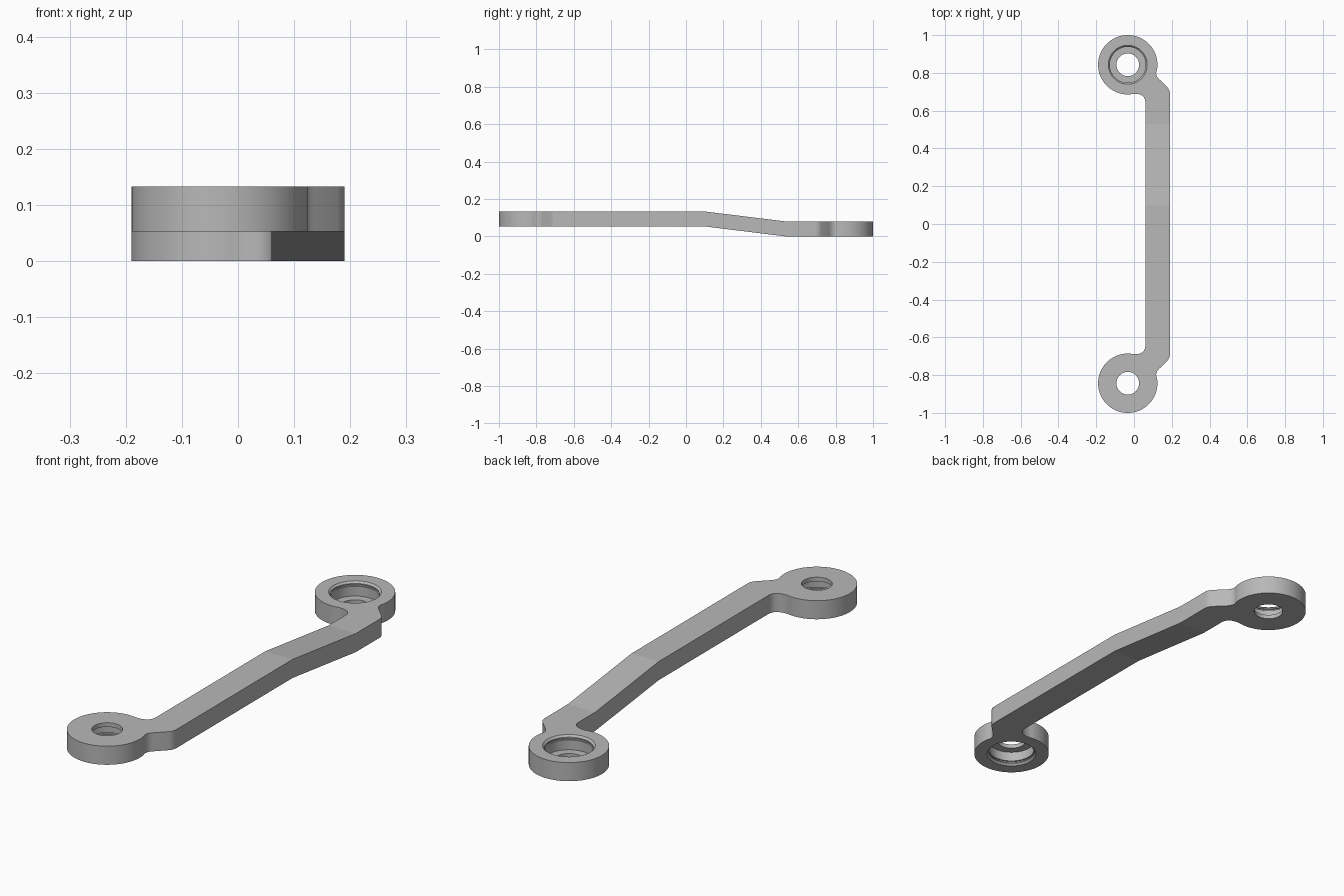
import bpy, bmesh, math
from mathutils import Vector

cube = bpy.data.objects.get("Cube")
if cube:
    bpy.data.objects.remove(cube, do_unlink=True)

THICK, RAISE = 0.08, 0.053          # plate thickness, lift of the front end
CX, CY, R = -0.033, 0.843, 0.157    # ring eye centre and outer radius
ARM_IN, ARM_OUT = 0.06, 0.19        # arm side positions
BEND_LOW, BEND_HIGH = 0.53, 0.10    # ends of the sloped stretch

grey = bpy.data.materials.new("satin grey")
grey.use_nodes = True
grey.diffuse_color = (0.48, 0.48, 0.48, 1)
grey.node_tree.nodes["Principled BSDF"].inputs["Base Color"].default_value = grey.diffuse_color


def bezier(a, ctrl, b, n=8):
    a, ctrl, b = Vector(a), Vector(ctrl), Vector(b)
    ts = [i / n for i in range(n + 1)]
    return [(1 - t) ** 2 * a + 2 * t * (1 - t) * ctrl + t * t * b for t in ts]


def ring_point(deg):
    a = math.radians(deg)
    return Vector((CX + R * math.cos(a), CY + R * math.sin(a)))


def underside(y):
    t = (BEND_LOW - y) / (BEND_LOW - BEND_HIGH)
    return RAISE * min(1, max(0, t))


def new_object(name, bm):
    bmesh.ops.recalc_face_normals(bm, faces=bm.faces)
    mesh = bpy.data.meshes.new(name)
    bm.to_mesh(mesh)
    bm.free()
    mesh.materials.append(grey)
    obj = bpy.data.objects.new(name, mesh)
    bpy.context.collection.objects.link(obj)
    return obj


# Outline of one end: arm corner, neck fillet, ring, inner fillet
end = bezier((ARM_OUT, 0.69), (ARM_OUT, 0.708), (0.178, 0.722), 4)
end += bezier((0.138, 0.762), (0.108, 0.788), ring_point(-10))
end += [ring_point(-10 + 292 * i / 72) for i in range(1, 72)]
end += bezier(ring_point(282), (ARM_IN, 0.69), (ARM_IN, 0.645))

# Cranked lever plate: two ends and the sloped stretch between them
bm = bmesh.new()


def vert(x, y):
    return bm.verts.new((x, y, underside(y)))


low = [vert(ARM_IN, BEND_LOW), vert(ARM_OUT, BEND_LOW)]
high = [vert(ARM_IN, BEND_HIGH), vert(ARM_OUT, BEND_HIGH)]
bm.faces.new(low + [vert(*p) for p in end])
bm.faces.new(high + [vert(p.x, -p.y) for p in end])
bm.faces.new([low[0], low[1], high[1], high[0]])
bmesh.ops.recalc_face_normals(bm, faces=bm.faces)
grown = bmesh.ops.extrude_face_region(bm, geom=bm.faces[:], use_keep_orig=True)
top = [g for g in grown["geom"] if isinstance(g, bmesh.types.BMVert)]
bmesh.ops.translate(bm, verts=top, vec=(0, 0, THICK))
lever = new_object("cranked_lever", bm)

# Stepped bore as (radius, depth): chamfer, retaining groove, seat, through hole
BORE = [(0, -0.02), (0.103, -0.02), (0.103, 0), (0.095, 0.008), (0.095, 0.013),
        (0.101, 0.013), (0.101, 0.02), (0.095, 0.02), (0.095, 0.062),
        (0.06, 0.062), (0.06, 0.1), (0, 0.1)]


def cut_bore(name, y, face_z, direction):
    bm = bmesh.new()
    pts = [bm.verts.new((r, 0, -d * direction)) for r, d in BORE]
    edges = [bm.edges.new(pair) for pair in zip(pts, pts[1:])]
    bmesh.ops.spin(bm, geom=pts + edges, cent=(0, 0, 0), axis=(0, 0, 1),
                   angle=math.tau, steps=64)
    bmesh.ops.remove_doubles(bm, verts=bm.verts, dist=0.0001)
    cutter = new_object(name, bm)
    cutter.location = (CX, y, face_z)
    cutter.hide_render = True
    mod = lever.modifiers.new(name, 'BOOLEAN')
    mod.operation, mod.solver, mod.object = 'DIFFERENCE', 'EXACT', cutter
    bpy.context.view_layer.update()
    bpy.ops.object.modifier_apply(modifier=name)
    bpy.data.objects.remove(cutter, do_unlink=True)


bpy.ops.object.select_all(action='DESELECT')
bpy.context.view_layer.objects.active = lever
lever.select_set(True)
cut_bore("back_bore_cutter", CY, THICK, 1)      # opens upward
cut_bore("front_bore_cutter", -CY, RAISE, -1)   # opens downward

# Smooth curved walls, crisp flat plates
bpy.ops.object.shade_smooth_by_angle(angle=math.radians(30))
for poly in lever.data.polygons:
    if abs(poly.normal.z) > 0.9:
        poly.use_smooth = False
